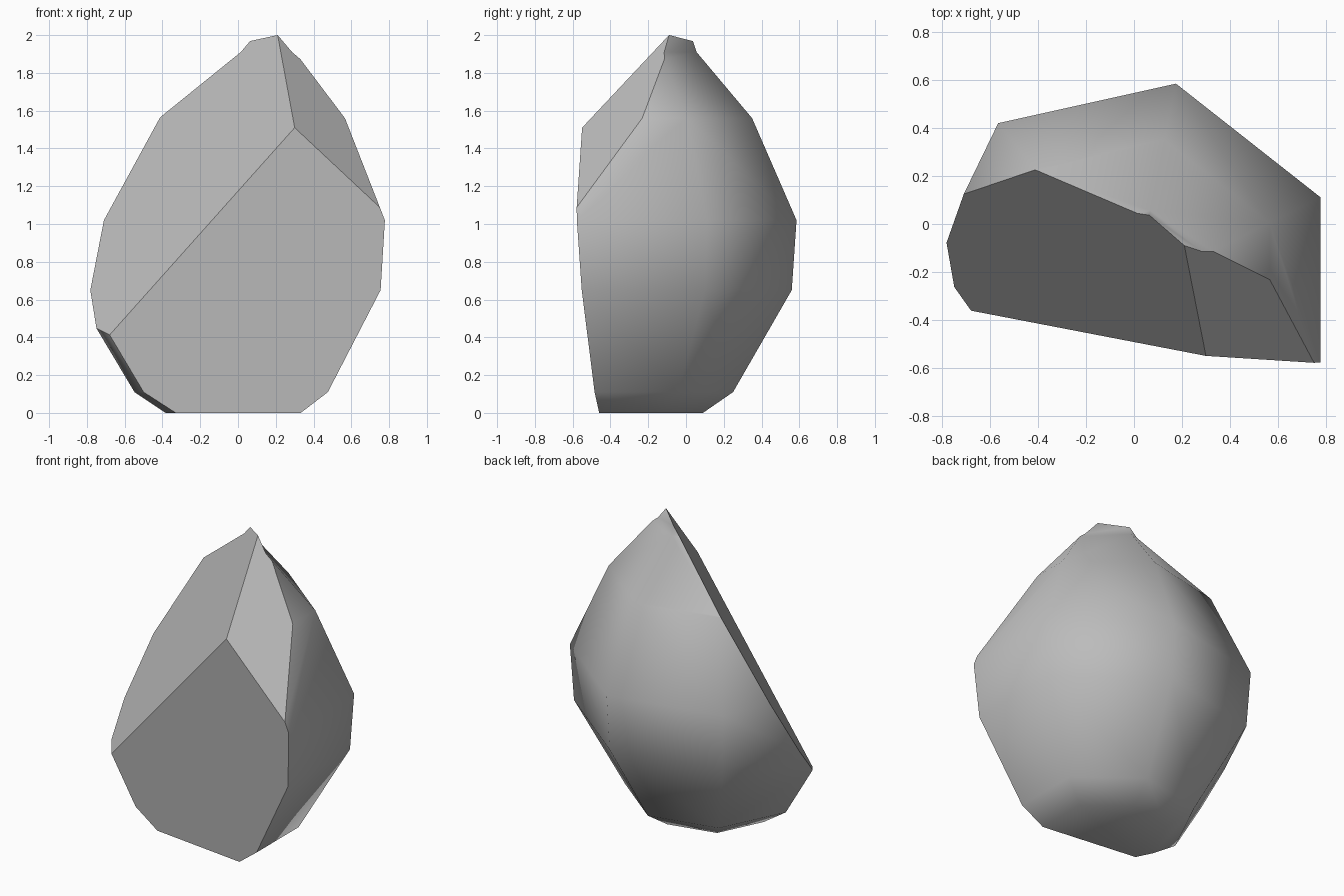
import bpy, bmesh
from mathutils import Vector

if "Cube" in bpy.data.objects:
    bpy.data.objects.remove(bpy.data.objects["Cube"], do_unlink=True)

# Stone colour
stone = bpy.data.materials.new("grey stone")
stone.use_nodes = True
grey = (0.5, 0.5, 0.5, 1)
stone.diffuse_color = grey
stone.node_tree.nodes["Principled BSDF"].inputs["Base Color"].default_value = grey

# Six-sided outline, scaled about an off-centre axis at each height
outline = [(-.87, -.26), (-.55, .40), (.17, .56), (.755, .10), (.755, -.80), (-.52, -.96)]
axis = Vector((0, -.28))
levels = [(0, .44), (.11, .63), (.65, 1), (1.02, 1.03), (1.56, .75), (1.91, .40), (2, .365)]

bm = bmesh.new()
rings = []
for z, s in levels:
    pts = [axis + (Vector(p) - axis) * s for p in outline]
    rings.append([bm.verts.new((p.x, p.y, z)) for p in pts])
n = len(outline)
for low, high in zip(rings, rings[1:]):
    for i in range(n):
        j = (i + 1) % n
        bm.faces.new((low[i], low[j], high[j], high[i]))
bm.faces.new(rings[0])
bm.faces.new(rings[-1])
bmesh.ops.recalc_face_normals(bm, faces=bm.faces)
for f in bm.faces:
    f.smooth = True


# Flat broken faces, each sliced through three points
def slice_off(a, b, c):
    a, b, c = Vector(a), Vector(b), Vector(c)
    normal = (b - a).cross(c - a).normalized()
    if normal.dot(Vector((0, -.1, .9)) - a) > 0:
        normal.negate()
    geom = bm.verts[:] + bm.edges[:] + bm.faces[:]
    bmesh.ops.bisect_plane(bm, geom=geom, dist=1e-5, plane_co=a,
                           plane_no=normal, clear_outer=True)
    rim = [e for e in bm.edges if e.is_boundary]
    for f in bmesh.ops.edgeloop_fill(bm, edges=rim)["faces"]:
        f.smooth = False


peak, corner = (.21, -.09, 2), (.30, -.55, 1.51)
left_foot, right_foot = (-.69, -.36, .41), (.77, -.58, 1.07)
slice_off(corner, left_foot, right_foot)
slice_off(peak, corner, (-.78, -.08, .65))
slice_off(peak, corner, right_foot)

bmesh.ops.recalc_face_normals(bm, faces=bm.faces)
for e in bm.edges:
    e.smooth = all(f.smooth for f in e.link_faces)

mesh = bpy.data.meshes.new("rock")
bm.to_mesh(mesh)
bm.free()
mesh.materials.append(stone)
rock = bpy.data.objects.new("rock", mesh)
bpy.context.collection.objects.link(rock)
